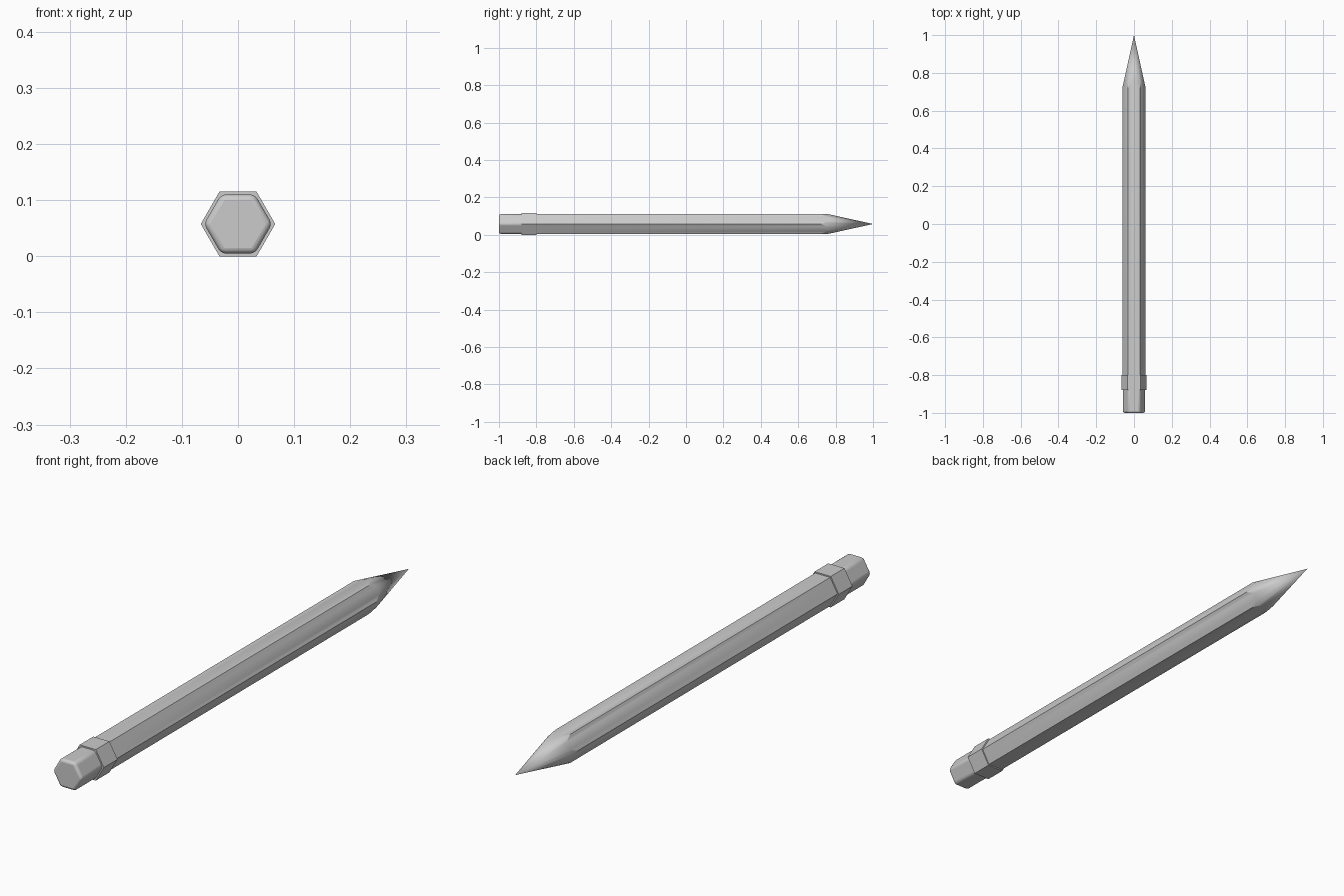
import bpy, bmesh
from math import cos, sin, pi, radians, tan

if "Cube" in bpy.data.objects:
    bpy.data.objects.remove(bpy.data.objects["Cube"])

ZC = 0.0575  # height of the pencil axis


def finish(bm, name):
    bmesh.ops.recalc_face_normals(bm, faces=bm.faces)
    mesh = bpy.data.meshes.new(name)
    bm.to_mesh(mesh)
    bm.free()
    obj = bpy.data.objects.new(name, mesh)
    bpy.context.collection.objects.link(obj)
    return obj


def smooth(obj, angle):
    bpy.ops.object.select_all(action='DESELECT')
    obj.select_set(True)
    bpy.context.view_layer.objects.active = obj
    bpy.ops.object.shade_smooth_by_angle(angle=radians(angle))


def hex_prism(name, apothem, y0, y1):
    bm = bmesh.new()
    r = apothem / cos(pi / 6)
    rings = [[bm.verts.new((r * cos(i * pi / 3), y, ZC + r * sin(i * pi / 3)))
              for i in range(6)] for y in (y0, y1)]
    for i in range(6):
        j = (i + 1) % 6
        bm.faces.new((rings[0][i], rings[0][j], rings[1][j], rings[1][i]))
    bm.faces.new(rings[0])
    bm.faces.new(rings[1])
    return finish(bm, name)


# Body: hexagonal shaft sharpened by a cone, giving scalloped ends to the flats
def sharpened_body(apothem=0.053, y0=-0.81, tip_y=1.0, slope=0.22, n=48):
    bm = bmesh.new()
    back, cut = [], []
    for i in range(n):
        a = 2 * pi * i / n
        r = apothem / cos((a % (pi / 3)) - pi / 6)
        x, z = r * cos(a), ZC + r * sin(a)
        back.append(bm.verts.new((x, y0, z)))
        cut.append(bm.verts.new((x, tip_y - r / slope, z)))
    tip = bm.verts.new((0, tip_y, ZC))
    for i in range(n):
        j = (i + 1) % n
        bm.faces.new((back[i], back[j], cut[j], cut[i]))
        bm.faces.new((cut[i], cut[j], tip))
    bm.faces.new(back)
    return finish(bm, "body")


body = sharpened_body()
smooth(body, 20)

# Ferrule: slightly wider band
hex_prism("ferrule", 0.0575, -0.88, -0.80)

# Eraser: rounded hexagonal end
eraser = hex_prism("eraser", 0.0525, -1.0, -0.86)
bevel = eraser.modifiers.new("rounding", 'BEVEL')
bevel.width = 0.01
bevel.segments = 4
bevel.limit_method = 'ANGLE'
smooth(eraser, 40)
